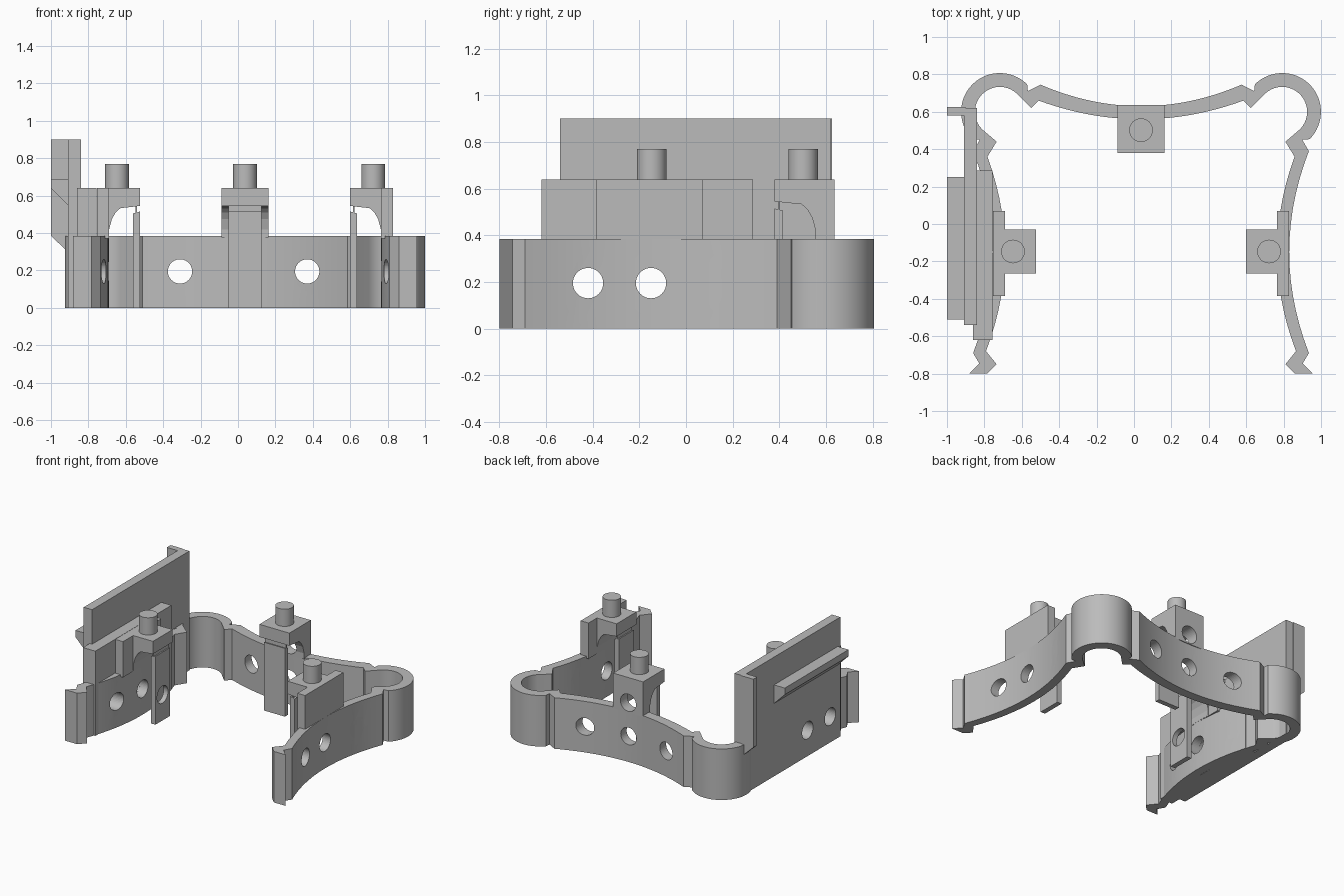
import bpy, bmesh, math
from mathutils import Matrix, Vector

cube = bpy.data.objects.get("Cube")
if cube:
    bpy.data.objects.remove(cube)

grey = bpy.data.materials.new("plain grey")
grey.use_nodes = True
COLOUR = (0.5, 0.5, 0.5, 1)
grey.diffuse_color = COLOUR
grey.node_tree.nodes["Principled BSDF"].inputs["Base Color"].default_value = COLOUR

CX = 0.0375       # symmetry plane of the clip
WALL_H = 0.385
TOP = 0.64
HOLE_R = 0.065


def finish(name, bm):
    bmesh.ops.recalc_face_normals(bm, faces=bm.faces)
    mesh = bpy.data.meshes.new(name)
    bm.to_mesh(mesh)
    bm.free()
    obj = bpy.data.objects.new(name, mesh)
    bpy.context.collection.objects.link(obj)
    mesh.materials.append(grey)
    return obj


def prism(name, points, offset):
    """Extrude a closed outline of 3D points along an offset."""
    bm = bmesh.new()
    face = bm.faces.new([bm.verts.new(p) for p in points])
    new = bmesh.ops.extrude_face_region(bm, geom=[face])["geom"]
    verts = [v for v in new if isinstance(v, bmesh.types.BMVert)]
    bmesh.ops.translate(bm, verts=verts, vec=offset)
    return finish(name, bm)


def box(name, x0, x1, y0, y1, z0, z1):
    pts = [(x0, y0, z0), (x1, y0, z0), (x1, y1, z0), (x0, y1, z0)]
    return prism(name, pts, (0, 0, z1 - z0))


def cylinder(name, centre, radius, depth, axis="Z"):
    bm = bmesh.new()
    bmesh.ops.create_cone(bm, cap_ends=True, segments=40, radius1=radius, radius2=radius, depth=depth)
    if axis == "X":
        bm.transform(Matrix.Rotation(math.pi / 2, 4, "Y"))
    elif axis == "Y":
        bm.transform(Matrix.Rotation(math.pi / 2, 4, "X"))
    bm.transform(Matrix.Translation(centre))
    return finish(name, bm)


def smooth(obj):
    bpy.ops.object.select_all(action="DESELECT")
    obj.select_set(True)
    bpy.context.view_layer.objects.active = obj
    bpy.ops.object.shade_smooth_by_angle(angle=math.radians(25))


def drill(obj, cutters):
    for cutter in cutters:
        mod = obj.modifiers.new("hole", "BOOLEAN")
        mod.operation = "DIFFERENCE"
        mod.solver = "EXACT"
        mod.object = cutter


def side_arc(x, bulge, y0, y1, n=14):
    ys = [y0 + (y1 - y0) * i / n for i in range(n + 1)]
    return [(x + bulge * ((y + 0.15) / 0.54) ** 2, y) for y in ys]


def back_arc(y, rise, half, n=14):
    return [(half * (1 - i / n), y + rise * (1 - i / n) ** 2) for i in range(n + 1)]


def lobe(radius, n=30):
    angles = [math.radians(-45 + 180 * i / n) for i in range(n + 1)]
    return [(0.755 + radius * math.cos(a), 0.6 + radius * math.sin(a)) for a in angles]


# Springy clip wall: half outline from the front tip to the middle of the back
outer = ([(0.92, -0.8), (0.865, -0.745)] + side_arc(0.7925, 0.105, -0.69, 0.39)
         + [(0.862, 0.45)] + lobe(0.207) + [(0.605, 0.71)] + back_arc(0.63, 0.115, 0.538))
inner = ([(0.822, -0.8), (0.772, -0.75)] + side_arc(0.7275, 0.105, -0.68, 0.36)
         + [(0.772, 0.44)] + lobe(0.133) + [(0.587, 0.62)] + back_arc(0.56, 0.1, 0.548))


def mirrored(half):
    return half + [(-x, y) for x, y in reversed(half[:-1])]


outline = mirrored(outer) + mirrored(inner)[::-1]
clip_wall = prism("clip_wall", [(x + CX, y, 0) for x, y in outline], (0, 0, WALL_H))

# Drill helpers
low_z, high_z = 0.195, 0.45
side_holes = [cylinder("side_drill", (0, y, z), HOLE_R, 3, "X")
              for z, ys in ((low_z, (-0.42, -0.15, 0.18)), (high_z, (-0.42, -0.14, 0.17))) for y in ys]
back_holes = [cylinder("back_drill", (x, 0.66, z), HOLE_R, 0.4, "Y")
              for x, z in ((-0.31, low_z), (CX, low_z), (0.37, low_z), (CX, high_z))]
for cutter in side_holes + back_holes:
    cutter.hide_render = True
    cutter.hide_set(True)
drill(clip_wall, side_holes[:3] + back_holes[:3])
smooth(clip_wall)


def post(name, origin, inward, across, reach, wall, half_width, holes):
    """Bracket arm with a pin on top and a thin leg hanging from its inner end."""
    o, u, v = Vector(origin), Vector(inward), Vector(across)
    profile = [(0, TOP), (reach, TOP), (reach, 0.545), (wall + 0.06, 0.533), (wall + 0.035, 0.51),
               (wall + 0.015, 0.475), (wall, 0.42), (wall, 0.375), (0, 0.375)]

    def at(d, s, z):
        return o + u * d + v * s + Vector((0, 0, z))

    arm = prism(name + "_arm", [at(d, -half_width, z) for d, z in profile], v * 2 * half_width)
    leg = prism(name + "_leg", [at(d, -0.088, z) for d, z in
                ((reach, 0), (reach, 0.515), (reach - 0.037, 0.505), (reach - 0.037, 0))], v * 0.176)
    prism(name + "_leg_neck", [at(d, -0.088, z) for d, z in
          ((reach - 0.014, 0.5), (reach - 0.014, 0.56), (reach - 0.024, 0.56), (reach - 0.024, 0.5))], v * 0.176)
    pin = cylinder(name + "_pin", at(reach - 0.122, 0, 0.7), 0.063, 0.14)
    smooth(pin)
    drill(arm, holes)
    return arm, leg


# Three posts: back, left and right
post("back_post", (CX, 0.636, 0), (0, -1, 0), (1, 0, 0), 0.256, 0.08, 0.125, back_holes[3:])
for side, name in ((1, "left"), (-1, "right")):
    arm, leg = post(name + "_post", (CX + side * 0.7925, -0.147, 0), (-side, 0, 0), (0, 1, 0),
                    0.23, 0.066, 0.117, side_holes[4:5])
    drill(leg, [side_holes[1], side_holes[4]])
    # Wide upright behind each side post
    xs = sorted((CX + side * 0.7275, CX + side * 0.7925))
    upright = box(name + "_upright", *xs, -0.385, 0.07, 0.37, TOP)
    drill(upright, side_holes[3:])

# Flat mounting plate with its backing block on the right flank
plate = box("mounting_plate", -0.91, -0.84, -0.54, 0.62, 0, 0.9)
block = box("backing_block", -0.86, -0.757, -0.62, 0.287, 0, TOP)
for part in (plate, block):
    drill(part, side_holes)

# Hook rail along the plate and stop lip at its back end
prism("hook_rail", [(x, -0.51, z) for x, z in
      ((-0.9, 0.69), (-1, 0.69), (-1, 0.64), (-0.91, 0.55), (-0.9, 0.55))], (0, 0.76, 0))
prism("stop_lip", [(x, 0.58, z) for x, z in
      ((-0.9, 0.9), (-1, 0.9), (-1, 0.385), (-0.91, 0.3), (-0.9, 0.3))], (0, 0.045, 0))
